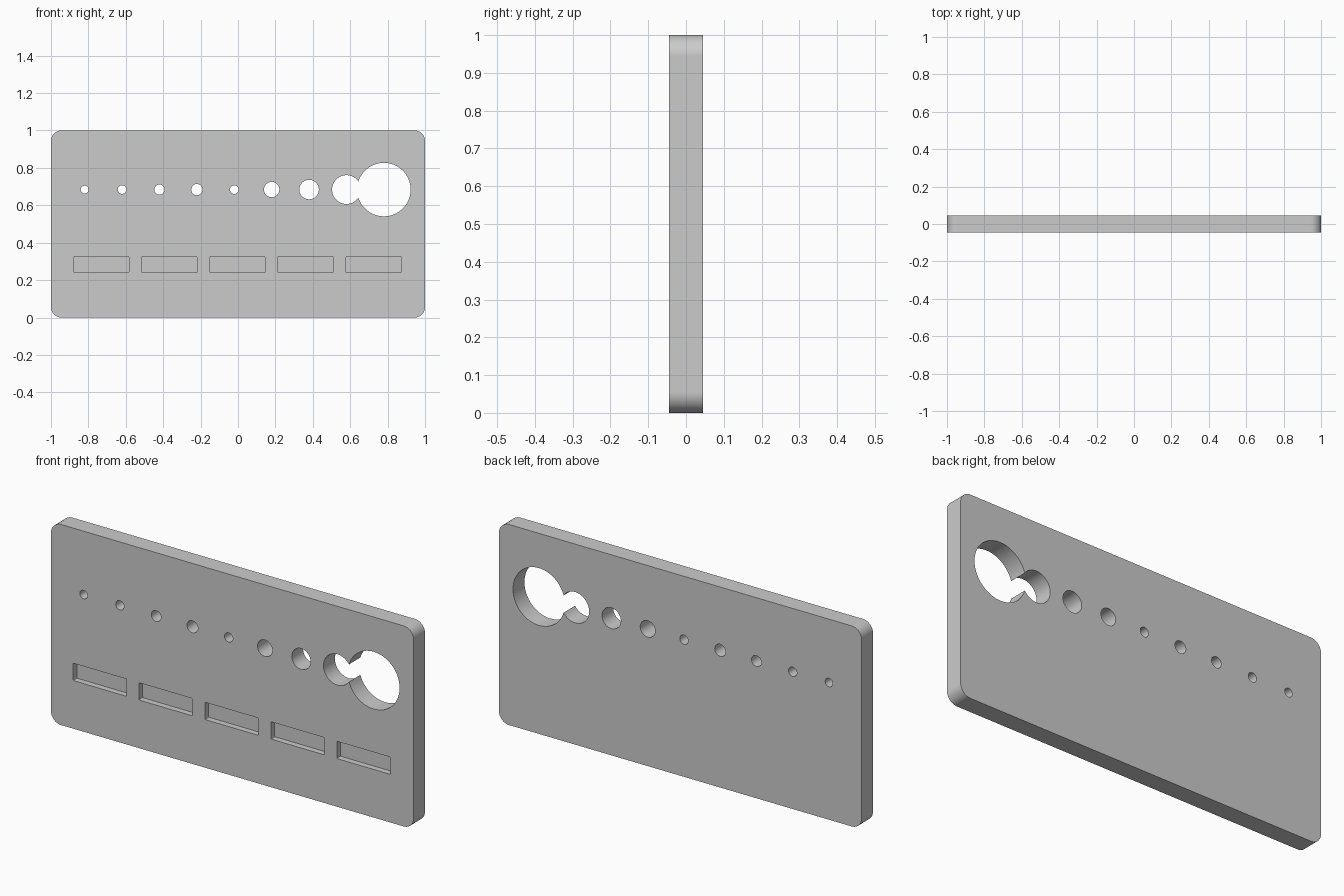
import bpy, bmesh
from math import pi, cos, sin

if "Cube" in bpy.data.objects:
    bpy.data.objects.remove(bpy.data.objects["Cube"])

HALF_T = 0.045          # half plate thickness
HOLE_Z = 0.684


def prism(name, points, y0, y1):
    """Extrude an x-z outline from y0 to y1."""
    bm = bmesh.new()
    face = bm.faces.new([bm.verts.new((x, y0, z)) for x, z in points])
    ext = bmesh.ops.extrude_face_region(bm, geom=[face])
    verts = [v for v in ext["geom"] if isinstance(v, bmesh.types.BMVert)]
    bmesh.ops.translate(bm, verts=verts, vec=(0, y1 - y0, 0))
    bmesh.ops.recalc_face_normals(bm, faces=bm.faces)
    mesh = bpy.data.meshes.new(name)
    bm.to_mesh(mesh)
    bm.free()
    obj = bpy.data.objects.new(name, mesh)
    bpy.context.collection.objects.link(obj)
    return obj


def rounded_rect(cx, cz, w, h, r, seg):
    pts = []
    corners = ((1, 1), (-1, 1), (-1, -1), (1, -1))
    for i, (sx, sz) in enumerate(corners):
        for k in range(seg + 1):
            a = (i + k / seg) * pi / 2
            pts.append((cx + sx * (w / 2 - r) + r * cos(a),
                        cz + sz * (h / 2 - r) + r * sin(a)))
    return pts


def circle(cx, cz, r, n=64):
    return [(cx + r * cos(2 * pi * i / n), cz + r * sin(2 * pi * i / n))
            for i in range(n)]


def cut(target, cutter):
    """Subtract the cutter, bake the result and remove the cutter."""
    cutter.hide_render = True
    mod = target.modifiers.new("cut", 'BOOLEAN')
    mod.operation = 'DIFFERENCE'
    mod.solver = 'EXACT'
    mod.object = cutter
    bpy.context.view_layer.objects.active = target
    bpy.ops.object.modifier_apply(modifier=mod.name)
    bpy.data.objects.remove(cutter)


# Rounded plate
plate = prism("tool_holder_plate", rounded_rect(0, 0.5, 2, 1, 0.055, 12),
              -HALF_T, HALF_T)

# Row of through holes; the last two overlap
radii = (0.021, 0.023, 0.027, 0.03, 0.023, 0.041, 0.052, 0.077, 0.143)
for i, r in enumerate(radii):
    cut(plate, prism("hole_cutter", circle(-0.82 + 0.2 * i, HOLE_Z, r), -0.1, 0.1))

# Shallow label recesses on the front face
for i in range(5):
    outline = rounded_rect((i - 2) * 0.364 - 0.003, 0.283, 0.296, 0.086, 0.005, 3)
    cut(plate, prism("recess_cutter", outline, -0.1, -HALF_T + 0.03))

# Smooth curved walls, crisp edges
bpy.ops.object.select_all(action='DESELECT')
plate.select_set(True)
bpy.context.view_layer.objects.active = plate
bpy.ops.object.shade_smooth_by_angle(angle=pi / 6)
weighted = plate.modifiers.new("weighted_normals", 'WEIGHTED_NORMAL')
weighted.keep_sharp = True
